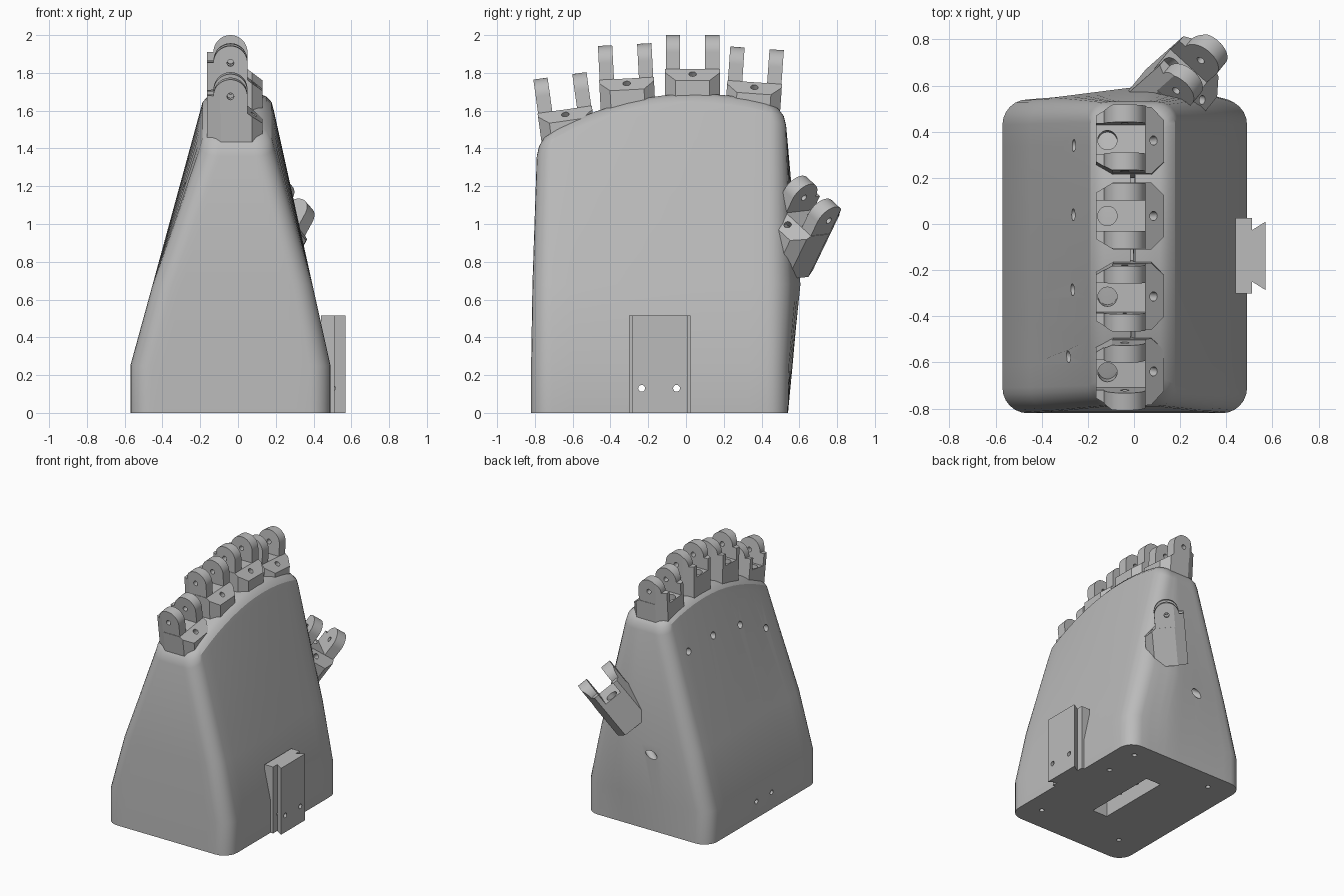
import bpy, bmesh, math
from mathutils import Vector, Matrix

if "Cube" in bpy.data.objects:
    bpy.data.objects.remove(bpy.data.objects["Cube"])

grey = bpy.data.materials.new("plain grey")
grey.use_nodes = True
grey.diffuse_color = (0.5, 0.5, 0.5, 1)
grey.node_tree.nodes["Principled BSDF"].inputs["Base Color"].default_value = grey.diffuse_color


def make(name, bm):
    bmesh.ops.recalc_face_normals(bm, faces=bm.faces)
    me = bpy.data.meshes.new(name)
    bm.to_mesh(me)
    bm.free()
    me.materials.append(grey)
    ob = bpy.data.objects.new(name, me)
    bpy.context.collection.objects.link(ob)
    return ob


def loft(bm, rings):
    """Skin a list of equal closed rings and cap both ends."""
    vs = [[bm.verts.new(p) for p in ring] for ring in rings]
    n = len(vs[0])
    for a, b in zip(vs, vs[1:]):
        for i in range(n):
            j = (i + 1) % n
            bm.faces.new((a[i], a[j], b[j], b[i]))
    bm.faces.new(vs[0][::-1])
    bm.faces.new(vs[-1])


def trim(bm, co, no):
    """Slice off everything on the side the normal points to."""
    cut = bmesh.ops.bisect_plane(bm, geom=bm.verts[:] + bm.edges[:] + bm.faces[:],
                                 plane_co=co, plane_no=no, clear_outer=True)
    edges = [e for e in cut["geom_cut"] if isinstance(e, bmesh.types.BMEdge)]
    bmesh.ops.holes_fill(bm, edges=edges, sides=0)


def drill(centre, axis, radius, length):
    bm = bmesh.new()
    rot = Vector(axis).to_track_quat('Z', 'Y').to_matrix().to_4x4()
    bmesh.ops.create_cone(bm, cap_ends=True, segments=20, radius1=radius, radius2=radius,
                          depth=length, matrix=Matrix.Translation(centre) @ rot)
    return make("cutter", bm)


def box_cutter(centre, size):
    bm = bmesh.new()
    bmesh.ops.create_cube(bm, size=1, matrix=Matrix.Translation(centre) @ Matrix.Diagonal((*size, 1)))
    return make("cutter", bm)


def carve(ob, cutters):
    bpy.context.view_layer.objects.active = ob
    for c in cutters:
        c.hide_render = True
        m = ob.modifiers.new("cut", 'BOOLEAN')
        m.operation = 'DIFFERENCE'
        m.solver = 'EXACT'
        m.object = c
        bpy.ops.object.modifier_apply(modifier=m.name)


def smooth(ob):
    bpy.ops.object.select_all(action='DESELECT')
    ob.select_set(True)
    bpy.context.view_layer.objects.active = ob
    bpy.ops.object.shade_smooth_by_angle(angle=math.radians(28))


def discard(cutters):
    for c in cutters:
        bpy.data.objects.remove(c)


# Palm: rounded rectangles lofted upward, with an arched top and a bulge for the thumb
def arch(y):
    return 1.69 - 0.34 * (y - 0.05) ** 2


def rounded_ring(x0, x1, y0, y1, r, height, bulge=0.0):
    pts = []
    corners = [(x1 - r, y1 - r), (x0 + r, y1 - r), (x0 + r, y0 + r), (x1 - r, y0 + r)]
    for k, (cx, cy) in enumerate(corners):
        for s in range(7):
            a = math.pi / 2 * (k + s / 6)
            pts.append(Vector((cx + r * math.cos(a), cy + r * math.sin(a), 0)))
        nx, ny = corners[(k + 1) % 4]
        a = math.pi / 2 * (k + 1)
        end = Vector((nx + r * math.cos(a), ny + r * math.sin(a), 0))
        start = pts[-1].copy()
        pts += [start.lerp(end, i / 12) for i in range(1, 12)]
    for p in pts:
        p.z = height(p.y) if callable(height) else height
        reach = 0.55 if p.x < 0.12 else 0.32
        tent = max(0, 1 - abs(p.x - 0.12) / reach)
        p.y += bulge * tent * min(1, max(0, (p.y - y1 + r) / r))
    return pts


bm = bmesh.new()
rings = [rounded_ring(-0.57, 0.49, -0.82, 0.54, 0.11, 0),
         rounded_ring(-0.57, 0.49, -0.82, 0.54, 0.11, 0.25, 0.025),
         rounded_ring(-0.452, 0.394, -0.813, 0.538, 0.105, 0.68, 0.07)]
for inset, drop in ((0, 0.09), (0.012, 0.045), (0.04, 0.015), (0.08, 0), (0.185, 0)):
    rings.append(rounded_ring(-0.2 + inset, 0.19 - inset, -0.79 + inset, 0.53 - inset,
                              max(0.005, 0.09 - inset / 2),
                              lambda y, d=drop: arch(y) - d))
loft(bm, rings)
palm = make("palm_body", bm)

# Dovetail mounting rail on the side
bm = bmesh.new()
half = [(0.44, 0.163), (0.512, 0.163), (0.512, 0.112), (0.57, 0.148)]
outline = half + [(x, -y) for x, y in reversed(half)]
loft(bm, [[(x, y - 0.138, z) for x, y in outline] for z in (0, 0.515)])
rail = make("dovetail_rail", bm)

# Screw holes through rail and palm, base screw holes, base slot, cable holes
cross = [drill((0, y, 0.13), (1, 0, 0), 0.018, 3) for y in (-0.235, -0.05)]
carve(rail, cross)
cuts = [box_cutter((-0.01, -0.095, 0.15), (0.13, 0.6, 0.5))]
for x, y in ((0.34, 0.41), (0.34, 0.13), (0.34, -0.63), (-0.36, 0.4), (-0.36, -0.6)):
    cuts.append(drill((x, y, 0), (0, 0, 1), 0.018, 0.2))
for x, y, z in ((-0.27, 0.34, 1.36), (-0.265, 0.04, 1.37), (-0.275, -0.285, 1.33), (-0.295, -0.575, 1.2)):
    cuts.append(drill((x, y, z), (1, 0, -0.2), 0.026, 0.24))
cuts.append(drill((-0.12, 0.585, 0.6), (0.8, -0.55, 0.3), 0.03, 0.3))
carve(palm, cross + cuts)
discard(cross + cuts)
smooth(palm)

# Knuckle block: octagonal prism with a sloped lip and two cable holes
bm = bmesh.new()
half = [(0.13, 0.09), (0.075, 0.145), (-0.09, 0.145), (-0.165, 0.1)]
outline = half + [(x, -y) for x, y in reversed(half)]
loft(bm, [[(x, y, z) for x, y in outline] for z in (-0.37, -0.09)])
trim(bm, (0.13, 0, -0.15), (0.06, 0, 0.08))
block = make("knuckle_block_1", bm)
cuts = [drill((-0.115, 0, -0.15), (0, 0, 1), 0.042, 0.3),
        drill((0.09, 0, -0.11), (0.5, 0, 0.6), 0.02, 0.16)]
carve(block, cuts)
discard(cuts)
smooth(block)

# Hinge lugs: a pair of round-topped ears, each with a corner post and pin hole
bm = bmesh.new()
profile = [(-0.165, -0.2), (-0.165, 0), (-0.13, 0)]
for i in range(1, 25):
    a = math.pi * (1 - i / 24)
    profile.append((-0.04 + 0.09 * math.cos(a), 0.09 * math.sin(a)))
profile.append((0.05, -0.2))
for side in (-1, 1):
    loft(bm, [[(x, side * y, z) for x, z in profile] for y in (0.066, 0.142)])
for side in (-1, 1):
    trim(bm, (-0.165, side * 0.1, 0), (-0.045, side * 0.075, 0))
lugs = make("hinge_lugs_1", bm)
cuts = [drill((-0.04, 0, 0), (0, 1, 0), 0.018, 0.6)]
carve(lugs, cuts)
discard(cuts)
smooth(lugs)

# Four knuckles along the arch, fanned outward
places = []
for y, z, tilt in ((-0.655, 1.695, 8), (-0.32, 1.86, 3), (0.035, 1.91, 0), (0.37, 1.84, -4)):
    places.append(Matrix.Translation((0, y, z)) @ Matrix.Rotation(math.radians(tilt), 4, 'X'))

# Thumb knuckle on the back corner
hinge = Vector((0.513, 0.63, -0.583)).normalized()
up = Vector((0.45, 0.4, 0.8))
up = (up - hinge * up.dot(hinge)).normalized()
lip = hinge.cross(up)
turn = Matrix((lip, hinge, up)).transposed().to_4x4()
places.append(Matrix.Translation(Vector((0.255, 0.667, 1.10)) + lip * 0.04) @ turn)

for i, m in enumerate(places):
    for src in (block, lugs):
        ob = src
        if i:
            ob = src.copy()
            ob.name = src.name[:-1] + str(i + 1)
            bpy.context.collection.objects.link(ob)
        ob.matrix_world = m
